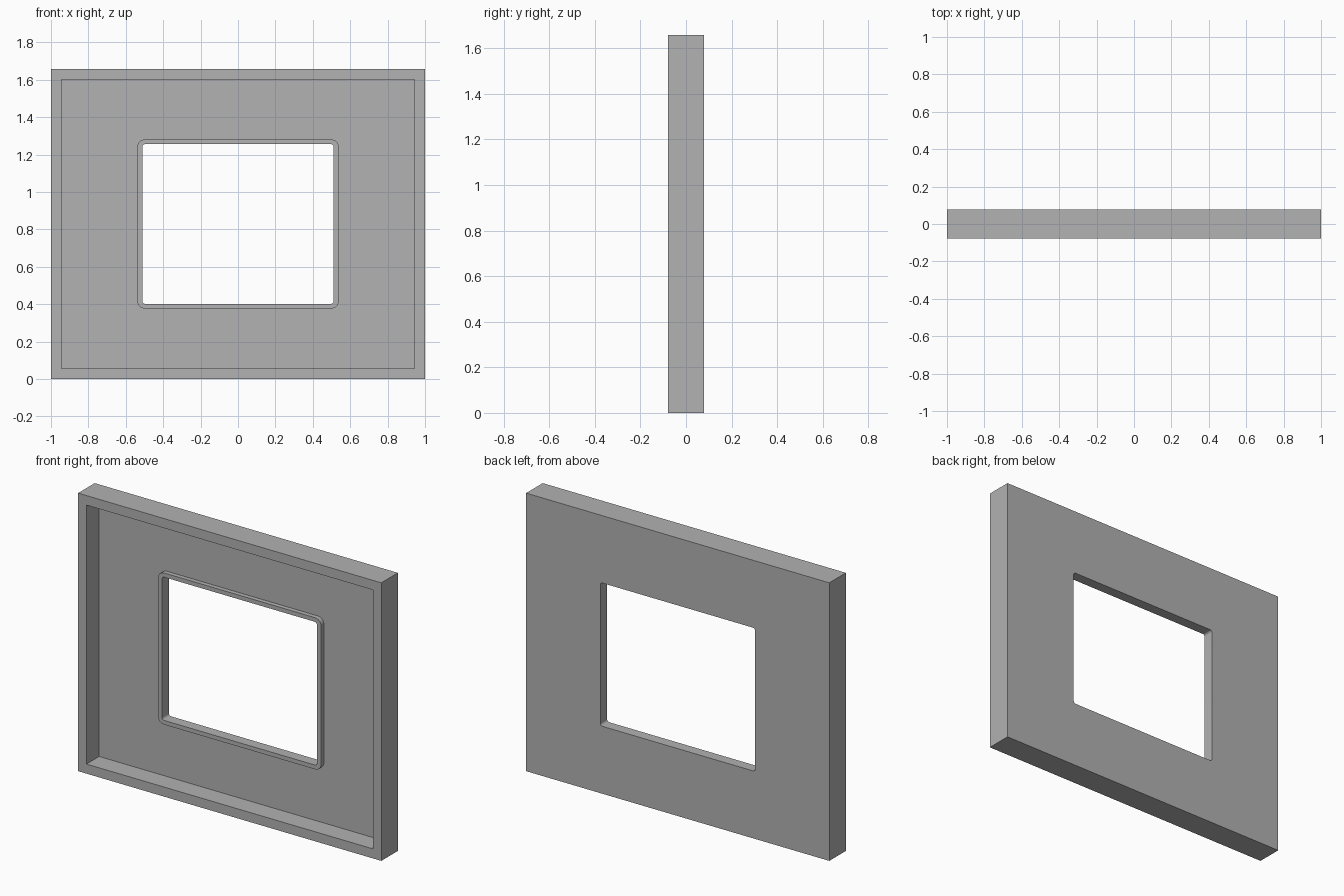
import bpy, bmesh
from math import sin, cos, pi, radians

cube = bpy.data.objects.get("Cube")
if cube:
    bpy.data.objects.remove(cube, do_unlink=True)

WIDTH, HEIGHT, HALF_DEPTH = 2.0, 1.658, 0.078
MID_Z = HEIGHT / 2
CORNER_STEPS = 6

grey = bpy.data.materials.new("plain grey")
grey.use_nodes = True
grey.diffuse_color = (0.445, 0.445, 0.445, 1)
grey.node_tree.nodes["Principled BSDF"].inputs["Base Color"].default_value = grey.diffuse_color


def rounded_loop(bm, half_x, half_z, radius, y):
    """Ring of vertices around a rounded rectangle at depth y."""
    ring = []
    for corner, (sx, sz) in enumerate([(1, 1), (-1, 1), (-1, -1), (1, -1)]):
        cx, cz = sx * (half_x - radius), sz * (half_z - radius)
        for step in range(CORNER_STEPS + 1):
            a = (corner + step / CORNER_STEPS) * pi / 2
            ring.append(bm.verts.new((cx + radius * cos(a), y, MID_Z + cz + radius * sin(a))))
    return ring


# Cross-section of the panel, carried around the window: half x, half z, radius, y
plate_y, rim_y = 0.041, 0.014
section = [
    (WIDTH / 2, MID_Z, 0, HALF_DEPTH),     # outer back edge
    (WIDTH / 2, MID_Z, 0, -HALF_DEPTH),    # outer front edge
    (0.945, 0.772, 0, -HALF_DEPTH),        # border lip
    (0.945, 0.772, 0, plate_y),            # recess floor
    (0.538, 0.452, 0.04, plate_y),         # window rim base
    (0.538, 0.452, 0.04, rim_y),           # window rim front
    (0.511, 0.427, 0.015, rim_y),          # opening front
    (0.511, 0.427, 0.015, HALF_DEPTH),     # opening back
]

bm = bmesh.new()
rings = [rounded_loop(bm, *row) for row in section]
for a, b in zip(rings, rings[1:] + rings[:1]):
    for i in range(len(a)):
        j = (i + 1) % len(a)
        bm.faces.new((a[i], a[j], b[j], b[i]))

# Square corners collapse to single points
bmesh.ops.remove_doubles(bm, verts=bm.verts[:], dist=0.0001)
bmesh.ops.recalc_face_normals(bm, faces=bm.faces[:])

mesh = bpy.data.meshes.new("window_panel")
bm.to_mesh(mesh)
bm.free()
mesh.materials.append(grey)
panel = bpy.data.objects.new("window_panel", mesh)
bpy.context.collection.objects.link(panel)

# Smooth the rounded window corners, keep all other edges sharp
bpy.ops.object.select_all(action="DESELECT")
panel.select_set(True)
bpy.context.view_layer.objects.active = panel
bpy.ops.object.shade_smooth_by_angle(angle=radians(30))
